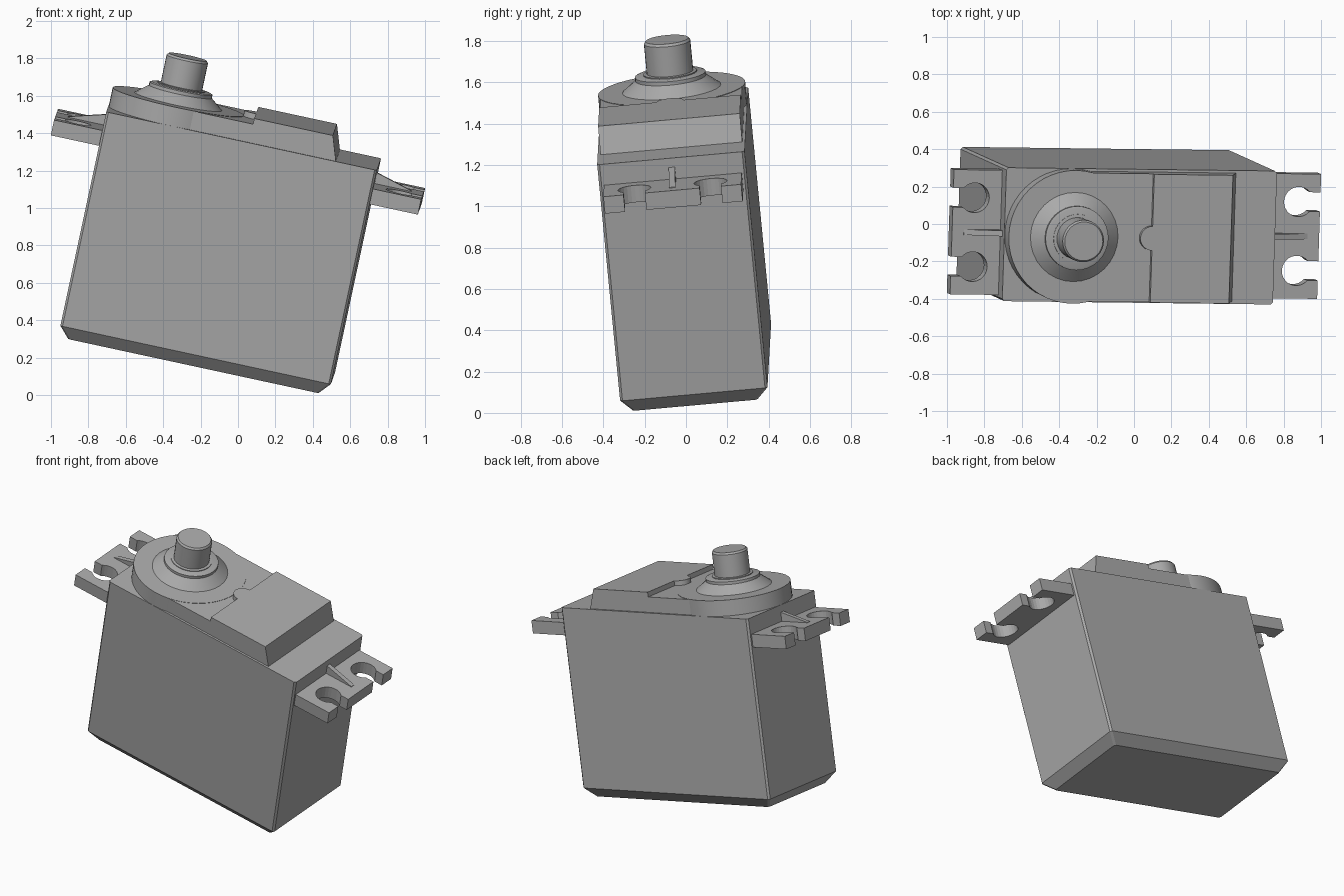
import bpy, bmesh
from math import cos, sin, pi, radians
from mathutils import Matrix, Vector

if "Cube" in bpy.data.objects:
    bpy.data.objects.remove(bpy.data.objects["Cube"])

# One plain grey plastic
grey = bpy.data.materials.new("grey_plastic")
grey.use_nodes = True
colour = (0.4, 0.4, 0.4, 1)
grey.diffuse_color = colour
grey.node_tree.nodes["Principled BSDF"].inputs["Base Color"].default_value = colour

# The whole servo leans: its own length, depth and up axes
up = Vector((0.209, -0.0944, 0.973)).normalized()
depth = up.cross(Vector((0.977, -0.012, -0.212))).normalized()
length = depth.cross(up)
TILT = Matrix((length, depth, up)).transposed().to_4x4()

U0, U1 = -1.003, 0.477      # case ends
V0, V1 = -0.297, 0.42       # case front and back
UC, VC = (U0 + U1) / 2, (V0 + V1) / 2
SHAFT_U = -0.643


def loft(name, rings, smooth=False):
    """Skin a stack of matching rings and cap both ends."""
    bm = bmesh.new()
    loops = [[bm.verts.new(p) for p in ring] for ring in rings]
    n = len(loops[0])
    for low, high in zip(loops, loops[1:]):
        for i in range(n):
            j = (i + 1) % n
            bm.faces.new((low[i], low[j], high[j], high[i]))
    bm.faces.new(loops[0][::-1])
    bm.faces.new(loops[-1])
    bmesh.ops.recalc_face_normals(bm, faces=bm.faces)
    mesh = bpy.data.meshes.new(name)
    bm.to_mesh(mesh)
    bm.free()
    mesh.transform(TILT)
    mesh.materials.append(grey)
    obj = bpy.data.objects.new(name, mesh)
    bpy.context.collection.objects.link(obj)
    if smooth:
        bpy.ops.object.select_all(action='DESELECT')
        obj.select_set(True)
        bpy.context.view_layer.objects.active = obj
        bpy.ops.object.shade_smooth_by_angle(angle=radians(30))
    return obj


def upright(name, outline, w0, w1):
    return loft(name, [[(u, v, w) for u, v in outline] for w in (w0, w1)])


def sideways(name, outline, v0, v1):
    return loft(name, [[(u, v, w) for u, w in outline] for v in (v0, v1)])


def turned(name, u, v, profile, sides, smooth=True):
    """Round part from (radius, height) pairs."""
    angles = [2 * pi * i / sides for i in range(sides)]
    return loft(name, [[(u + r * cos(a), v + r * sin(a), w) for a in angles]
                       for r, w in profile], smooth)


def case_ring(inset, w, cut=0.012):
    """Rectangle with slightly cut corners."""
    a, b = (U1 - U0) / 2 - inset, (V1 - V0) / 2 - inset
    corner = [(a, b - cut), (a - cut, b), (cut - a, b), (-a, b - cut),
              (-a, cut - b), (cut - a, -b), (a - cut, -b), (a, cut - b)]
    return [(UC + x, VC + y, w) for x, y in corner]


# Case with chamfered foot
loft("case", [case_ring(0.055, 0.124), case_ring(0, 0.19), case_ring(0, 1.365)])

# Stepped lid with sloping end, and its small round tab
sideways("lid", [(SHAFT_U, 1.36), (0.254, 1.36), (0.208, 1.497),
                 (-0.222, 1.497), (-0.222, 1.466), (SHAFT_U, 1.466)],
         V0 + 0.014, V1 - 0.014)
turned("lid_tab", -0.222, VC, [(0.065, 1.46), (0.065, 1.497)], 24)

# Gear housing, collar and output shaft
turned("gear_housing", SHAFT_U, VC, [(0.358, 1.35), (0.358, 1.468)], 48)
turned("collar", SHAFT_U, VC,
       [(0.242, 1.466), (0.172, 1.522), (0.172, 1.54), (0.16, 1.545)], 32)
turned("output_shaft", SHAFT_U, VC,
       [(0.13, 1.54), (0.13, 1.55), (0.113, 1.552), (0.113, 1.7), (0.104, 1.712)], 32)

# Mounting ears with open screw slots, and a gusset on each
REACH, HALF, HOLE, SLOT = 1.004, 0.335, 0.08, 0.052
hole_x, hole_y = REACH - 0.118, 0.185
gap = math_gap = 0.71  # half angle of the slot mouth
for side, label in ((1, "left"), (-1, "right")):
    arc = []
    for i in range(21):
        a = gap + (2 * pi - 2 * gap) * i / 20
        arc.append((hole_x + HOLE * cos(a), hole_y + HOLE * sin(a)))
    upper = ([(0.7, HALF), (REACH, HALF), (REACH, hole_y + SLOT)]
             + arc + [(REACH, hole_y - SLOT)])
    outline = upper + [(x, -y) for x, y in reversed(upper)]
    upright(label + "_ear", [(UC + side * x, VC + y) for x, y in outline],
            1.177, 1.261)
    rib = [(0.72, 1.25), (0.94, 1.25), (0.94, 1.264), (0.72, 1.325)]
    sideways(label + "_ear_rib", [(UC + side * x, w) for x, w in rib],
             VC - 0.015, VC + 0.015)
